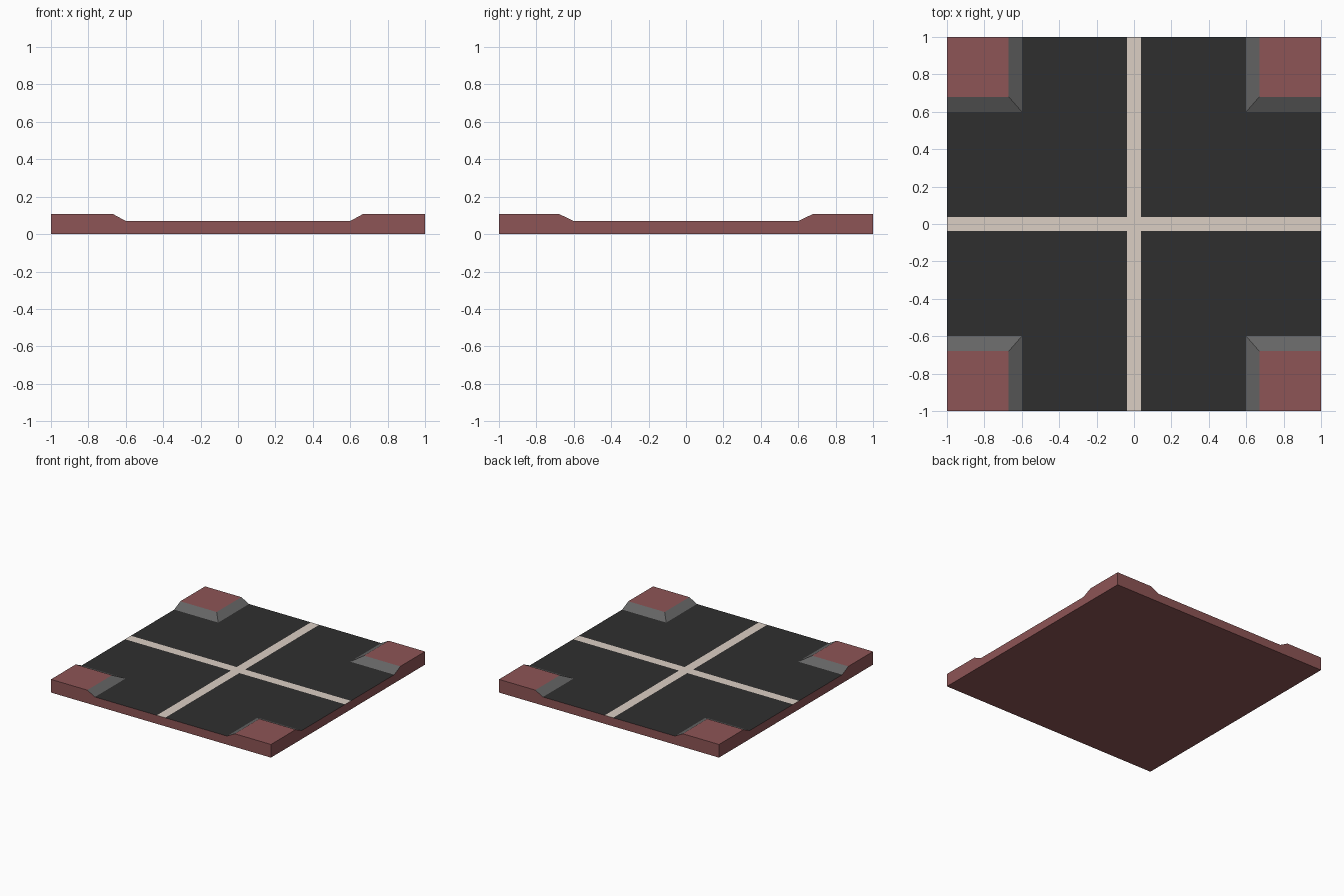
import bpy

if "Cube" in bpy.data.objects:
    bpy.data.objects.remove(bpy.data.objects["Cube"])

TOP, KERB = 0.07, 0.108      # road level, raised corner level
IN, PX, PY = 0.60, 0.67, 0.68  # ramp foot, ramp head in x and in y
LINE = 0.038                 # half width of the painted lines


def material(name, rgb):
    m = bpy.data.materials.new(name)
    m.diffuse_color = (*rgb, 1)
    m.use_nodes = True
    m.node_tree.nodes["Principled BSDF"].inputs["Base Color"].default_value = m.diffuse_color
    return m


brick = material("brick", (0.27, 0.09, 0.092))
asphalt = material("asphalt", (0.028, 0.028, 0.028))
concrete = material("concrete", (0.13, 0.13, 0.13))
paint = material("paint", (0.71, 0.62, 0.55))


def build(name, verts, faces, mats, slots=None, flip=False):
    if flip:
        faces = [f[::-1] for f in faces]
    me = bpy.data.meshes.new(name)
    me.from_pydata(verts, [], faces)
    for m in mats:
        me.materials.append(m)
    if slots:
        me.polygons.foreach_set("material_index", slots)
    ob = bpy.data.objects.new(name, me)
    bpy.context.collection.objects.link(ob)
    return ob


# Base slab: underside and four sides, closed above by the paving
ring = [(-1, -1), (1, -1), (1, 1), (-1, 1)]
build("base_slab",
      [(x, y, z) for z in (0, TOP) for x, y in ring],
      [(3, 2, 1, 0)] + [(i, (i + 1) % 4, (i + 1) % 4 + 4, i + 4) for i in range(4)],
      [brick])

# Painted cross, one flat twelve-sided outline
L = LINE
cross = [(-1, -L), (-L, -L), (-L, -1), (L, -1), (L, -L), (1, -L),
         (1, L), (L, L), (L, 1), (-L, 1), (-L, L), (-1, L)]
build("road_lines", [(x, y, TOP) for x, y in cross], [tuple(range(12))], [paint])

for sx, side in ((-1, "left"), (1, "right")):
    for sy, end in ((-1, "front"), (1, "back")):
        flip = sx * sy < 0

        # L-shaped asphalt quarter
        quarter = [(L, L), (1, L), (1, IN), (IN, IN), (IN, 1), (L, 1)]
        build(f"asphalt_{end}_{side}",
              [(sx * x, sy * y, TOP) for x, y in quarter],
              [tuple(range(6))], [asphalt], flip=flip)

        # Raised corner with two ramps meeting at a hip
        foot = [(IN, IN), (1, IN), (1, 1), (IN, 1)]
        head = [(PX, PY), (1, PY), (1, 1), (PX, 1)]
        verts = [(sx * x, sy * y, TOP) for x, y in foot]
        verts += [(sx * x, sy * y, KERB) for x, y in head]
        faces = [(4, 5, 6, 7), (1, 2, 6, 5), (2, 3, 7, 6),
                 (0, 1, 5, 4), (3, 0, 4, 7)]
        build(f"raised_corner_{end}_{side}", verts, faces,
              [brick, concrete], [0, 0, 0, 1, 1], flip)
